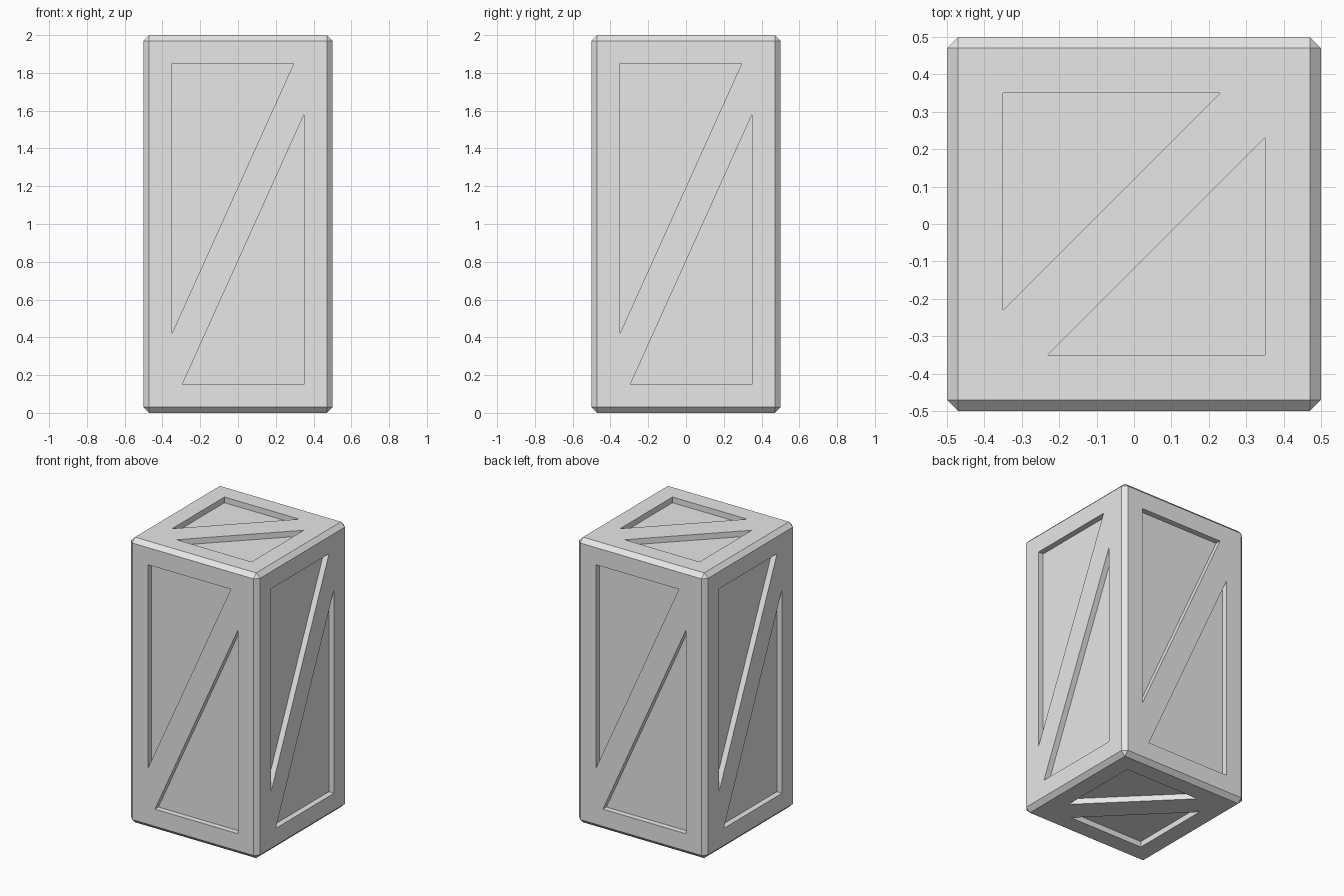
import bpy, bmesh
from mathutils import Vector

if "Cube" in bpy.data.objects:
    bpy.data.objects.remove(bpy.data.objects["Cube"])

DEPTH = 0.04      # recess depth of the panels
CHAMFER = 0.03    # bevel on the outer edges
CENTRE = Vector((0, 0, 1))

grey = bpy.data.materials.new("light grey")
grey.diffuse_color = (0.8, 0.8, 0.8, 1)
grey.use_nodes = True
grey.node_tree.nodes["Principled BSDF"].inputs["Base Color"].default_value = grey.diffuse_color


def add_object(name, bm):
    bmesh.ops.recalc_face_normals(bm, faces=bm.faces)
    mesh = bpy.data.meshes.new(name)
    bm.to_mesh(mesh)
    bm.free()
    mesh.materials.append(grey)
    obj = bpy.data.objects.new(name, mesh)
    bpy.context.collection.objects.link(obj)
    return obj


# Crate body with chamfered edges
bm = bmesh.new()
bmesh.ops.create_cube(bm, size=1)
for v in bm.verts:
    v.co = Vector((v.co.x, v.co.y, v.co.z * 2)) + CENTRE
bmesh.ops.bevel(bm, geom=bm.edges[:], offset=CHAMFER, segments=1,
                profile=0.5, affect='EDGES')
crate = add_object("crate", bm)


# Triangular prism cutters: two per face, leaving a diagonal brace between them
def cut_face(bm, u, v, dist, h, a, b):
    u, v = Vector(u), Vector(v)
    n = u.cross(v)
    for s in (1, -1):
        tri = [(-0.35, h), (a, h), (-0.35, b)]
        rings = [[bm.verts.new(CENTRE + s * (x * u + y * v) + d * n) for x, y in tri]
                 for d in (dist - DEPTH, dist + 0.1)]
        bm.faces.new(rings[0])
        bm.faces.new(rings[1][::-1])
        for i in range(3):
            j = (i + 1) % 3
            bm.faces.new((rings[0][i], rings[1][i], rings[1][j], rings[0][j]))


bm = bmesh.new()
for u in ((1, 0, 0), (0, 1, 0), (-1, 0, 0), (0, -1, 0)):      # four sides
    cut_face(bm, u, (0, 0, 1), 0.5, 0.85, 0.295, -0.58)
for s in (1, -1):                                             # top and bottom
    cut_face(bm, (1, 0, 0), (0, s, 0), 1.0, 0.35, 0.23, -0.23)
cutter = add_object("panel_cutter", bm)
cutter.hide_render = True

# Carve the panels, then drop the cutter
mod = crate.modifiers.new("panels", 'BOOLEAN')
mod.operation = 'DIFFERENCE'
mod.solver = 'EXACT'
mod.object = cutter
bpy.context.view_layer.objects.active = crate
crate.select_set(True)
bpy.ops.object.modifier_apply(modifier=mod.name)
bpy.data.objects.remove(cutter)
